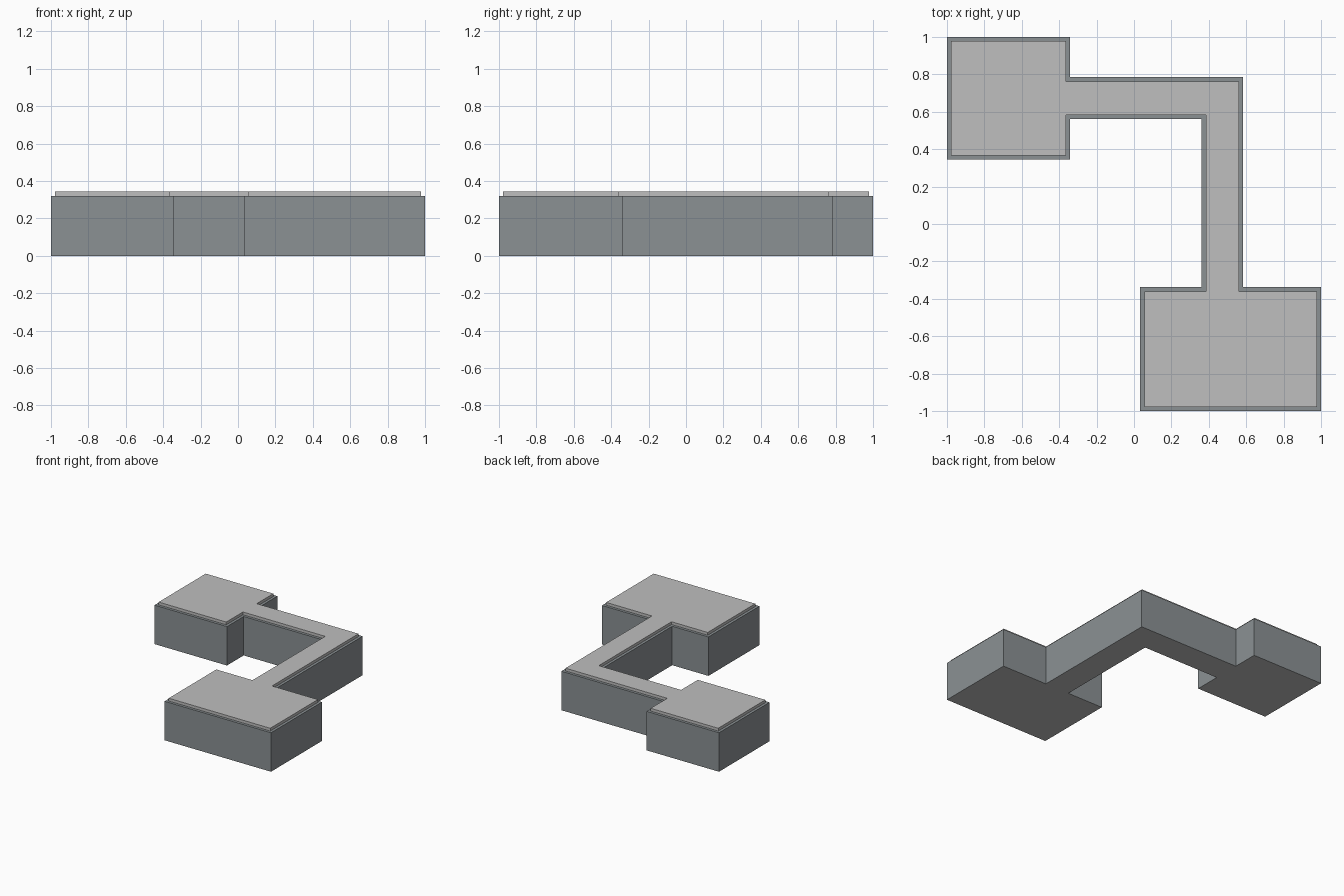
import bpy
import bmesh

cube = bpy.data.objects.get("Cube")
if cube:
    bpy.data.objects.remove(cube, do_unlink=True)


def make_material(name, color):
    mat = bpy.data.materials.new(name)
    mat.use_nodes = True
    mat.diffuse_color = color
    mat.node_tree.nodes["Principled BSDF"].inputs["Base Color"].default_value = color
    return mat


wall_grey = make_material("wall blue grey", (0.258, 0.283, 0.296, 1))
light_grey = make_material("light grey", (0.52, 0.52, 0.52, 1))

WALL_TOP = 0.32
ROOF_TOP = 0.343
LEDGE = 0.022

# Plan outline, counter-clockwise: back room, corridor bend, front room
outline = [
    (-1, 1), (-1, 0.345), (-0.342, 0.345), (-0.342, 0.562),
    (0.362, 0.562), (0.362, -0.338), (0.033, -0.338), (0.033, -1),
    (1, -1), (1, -0.338), (0.583, -0.338), (0.583, 0.785),
    (-0.342, 0.785), (-0.342, 1),
]


def build_slab(name, bottom, top, inset, materials):
    """Extrude the plan, optionally shrunk by an even inset."""
    bm = bmesh.new()
    face = bm.faces.new([bm.verts.new((x, y, bottom)) for x, y in outline])
    bm.normal_update()
    if inset:
        ring = bmesh.ops.inset_region(bm, faces=[face], thickness=inset,
                                      use_even_offset=True, use_boundary=True)
        bmesh.ops.delete(bm, geom=ring["faces"], context="FACES")
    grown = bmesh.ops.extrude_face_region(bm, geom=bm.faces[:], use_keep_orig=True)
    verts = [g for g in grown["geom"] if isinstance(g, bmesh.types.BMVert)]
    bmesh.ops.translate(bm, verts=verts, vec=(0, 0, top - bottom))
    bmesh.ops.recalc_face_normals(bm, faces=bm.faces[:])
    # Undersides take the last material
    for f in bm.faces:
        f.material_index = len(materials) - 1 if f.normal.z < -0.5 else 0
    mesh = bpy.data.meshes.new(name)
    bm.to_mesh(mesh)
    bm.free()
    for mat in materials:
        mesh.materials.append(mat)
    obj = bpy.data.objects.new(name, mesh)
    bpy.context.scene.collection.objects.link(obj)
    return obj


# Walls with a pale floor underneath, and the raised roof set in from the edge
build_slab("building_walls", 0, WALL_TOP, 0, [wall_grey, light_grey])
build_slab("roof_slab", WALL_TOP - 0.01, ROOF_TOP, LEDGE, [light_grey])
